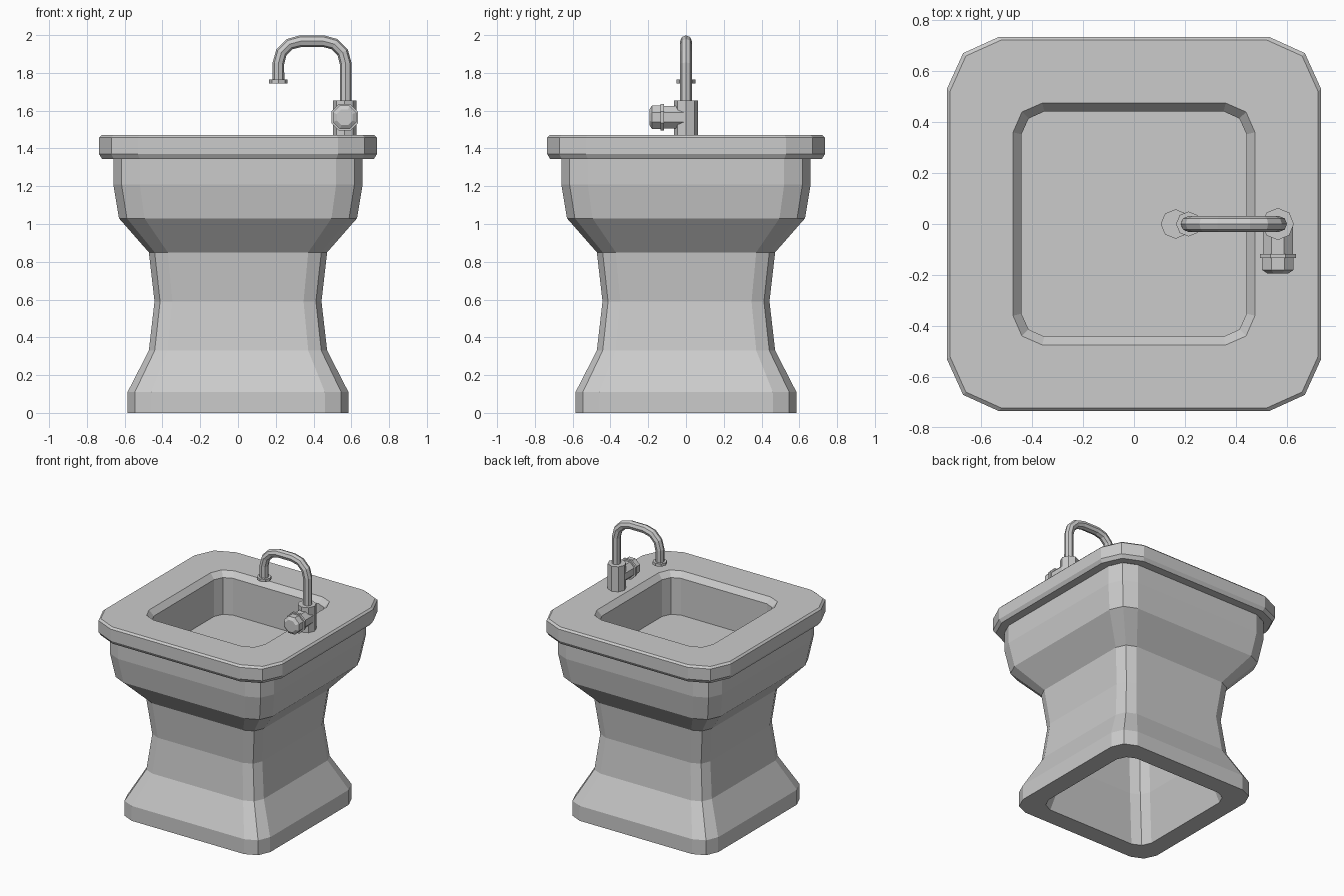
import bpy, bmesh, math
from mathutils import Vector, Matrix

if "Cube" in bpy.data.objects:
    bpy.data.objects.remove(bpy.data.objects["Cube"])


def finish(name, bm):
    mesh = bpy.data.meshes.new(name)
    bm.to_mesh(mesh)
    bm.free()
    obj = bpy.data.objects.new(name, mesh)
    bpy.context.collection.objects.link(obj)
    return obj


def square_ring(bm, h, z, c, m):
    """Square of half width h, each corner cut by two facets."""
    verts = []
    for k in range(4):
        rot = Matrix.Rotation(k * math.pi / 2, 3, 'Z')
        for x, y in ((h, h - c), (h - m, h - m), (h - c, h)):
            verts.append(bm.verts.new(rot @ Vector((x, y, z))))
    return verts


def loft(bm, rings, cap_start, cap_end):
    for a, b in zip(rings, rings[1:]):
        n = len(a)
        for i in range(n):
            j = (i + 1) % n
            bm.faces.new((a[i], a[j], b[j], b[i]))
    if cap_start:
        bm.faces.new(rings[0][::-1])
    if cap_end:
        bm.faces.new(rings[-1])


def square_loft(name, profile, cap_start=False, cap_end=False):
    bm = bmesh.new()
    loft(bm, [square_ring(bm, *p) for p in profile], cap_start, cap_end)
    return finish(name, bm)


def turned(name, profile, location, rotation=(0, 0, 0), sides=8, phase=0.0):
    """Low-poly lathe of (radius, height) points along local z."""
    bm = bmesh.new()
    rings = []
    for r, z in profile:
        angles = [phase + 2 * math.pi * i / sides for i in range(sides)]
        rings.append([bm.verts.new((r * math.cos(a), r * math.sin(a), z)) for a in angles])
    loft(bm, rings, True, True)
    obj = finish(name, bm)
    obj.location = location
    obj.rotation_euler = rotation
    return obj


# Hollow pedestal: down the inside, then up the outside
outer = [(0.585, 0, 0.125), (0.585, 0.11, 0.125), (0.472, 0.33, 0.1), (0.442, 0.59, 0.095),
         (0.472, 0.85, 0.1), (0.63, 1.03, 0.135), (0.66, 1.21, 0.14), (0.66, 1.345, 0.14)]
inner = [(0.45, 0), (0.372, 0.33), (0.345, 0.59), (0.372, 0.85), (0.52, 1.03)]
square_loft("pedestal", [(h, z, 0.095, 0.03) for h, z in inner[::-1]]
            + [(h, z, c, c * 0.31) for h, z, c in outer], cap_start=True)

# Rim slab and recessed basin
square_loft("basin", [
    (0.66, 1.345, 0.14, 0.043),
    (0.72, 1.345, 0.2, 0.062),
    (0.735, 1.37, 0.205, 0.064),
    (0.735, 1.457, 0.205, 0.064),
    (0.722, 1.47, 0.2, 0.062),
    (0.475, 1.47, 0.115, 0.035),
    (0.442, 1.43, 0.09, 0.028),
    (0.442, 1.158, 0.09, 0.028)], cap_end=True)

# Drain plate under the spout
turned("drain", [(0.058, 0), (0.058, 0.012)], (0.163, 0, 1.156))

# Faucet body and side valve
turned("faucet_body", [(0.063, 0), (0.063, 0.187)], (0.565, 0, 1.468))
turned("faucet_valve", [
    (0.064, 0), (0.064, 0.117), (0.077, 0.117), (0.077, 0.134),
    (0.067, 0.134), (0.067, 0.18), (0.045, 0.194)],
    (0.565, 0, 1.565), (math.pi / 2, 0, 0), phase=math.pi / 8)

# Swan-neck pipe
x0, x1, top, r = 0.57, 0.214, 1.968, 0.118
path = [(x0, 1.65)]
for cx, start in ((x0 - r, 0), (x1 + r, 90)):
    for k in range(4):
        a = math.radians(start + 30 * k)
        path.append((cx + r * math.cos(a), top - r + r * math.sin(a)))
path.append((x1, 1.748))
curve = bpy.data.curves.new("faucet_pipe", 'CURVE')
curve.dimensions = '3D'
curve.bevel_depth = 0.031
curve.bevel_resolution = 2
curve.use_fill_caps = True
spline = curve.splines.new('POLY')
spline.points.add(len(path) - 1)
for p, (x, z) in zip(spline.points, path):
    p.co = (x, 0, z, 1)
    p.radius = 1
spline.use_smooth = False
pipe = bpy.data.objects.new("faucet_pipe", curve)
bpy.context.collection.objects.link(pipe)
bpy.context.view_layer.objects.active = pipe
pipe.select_set(True)
bpy.ops.object.convert(target='MESH')

# Lip at the spout end
turned("spout_lip", [(0.049, 0), (0.049, 0.02)], (x1, 0, 1.744))
